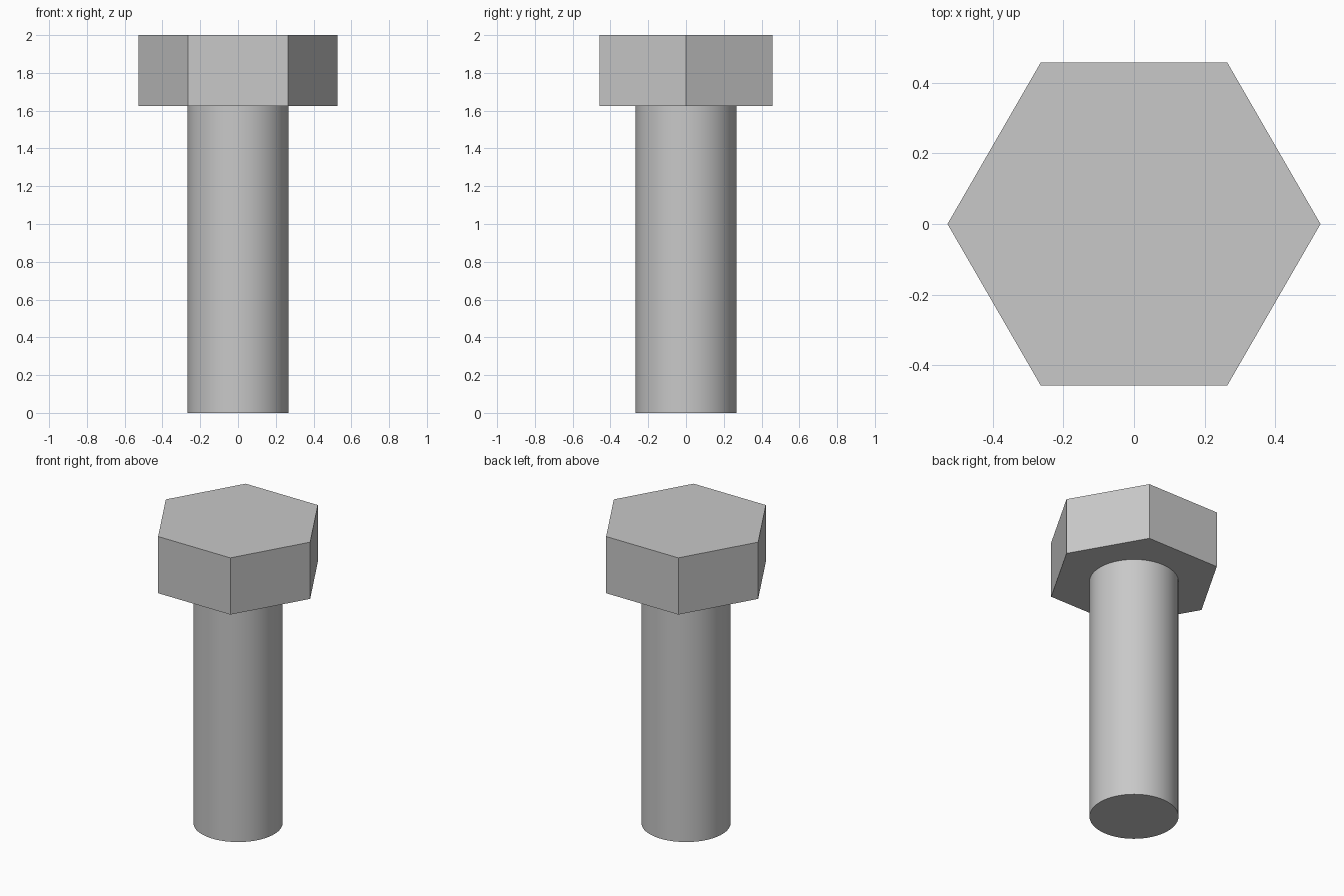
import bpy
import math

cube = bpy.data.objects.get("Cube")
if cube:
    bpy.data.objects.remove(cube, do_unlink=True)

HEIGHT = 2.0
HEAD_BOTTOM = 1.625
HEAD_RADIUS = 0.528
SHANK_RADIUS = 0.267

# Plain grey metal
steel = bpy.data.materials.new("grey_steel")
steel.use_nodes = True
colour = (0.58, 0.58, 0.58, 1.0)
steel.diffuse_color = colour
steel.node_tree.nodes["Principled BSDF"].inputs["Base Color"].default_value = colour


def prism(name, sides, radius, bottom, top, turn=0.0):
    """Upright prism between two heights."""
    bpy.ops.mesh.primitive_cylinder_add(
        vertices=sides, radius=radius, depth=top - bottom,
        location=(0, 0, (bottom + top) / 2), rotation=(0, 0, turn))
    obj = bpy.context.object
    obj.name = name
    obj.data.name = name
    obj.data.materials.append(steel)
    bpy.ops.object.transform_apply(location=False, rotation=True, scale=True)
    return obj


# Hexagonal head with corners on the x axis
prism("hex_head", 6, HEAD_RADIUS, HEAD_BOTTOM, HEIGHT, math.pi / 2)

# Round shank, smooth around the side with sharp rims
prism("shank", 64, SHANK_RADIUS, 0.0, HEAD_BOTTOM)
bpy.ops.object.shade_smooth_by_angle(angle=math.radians(30))
